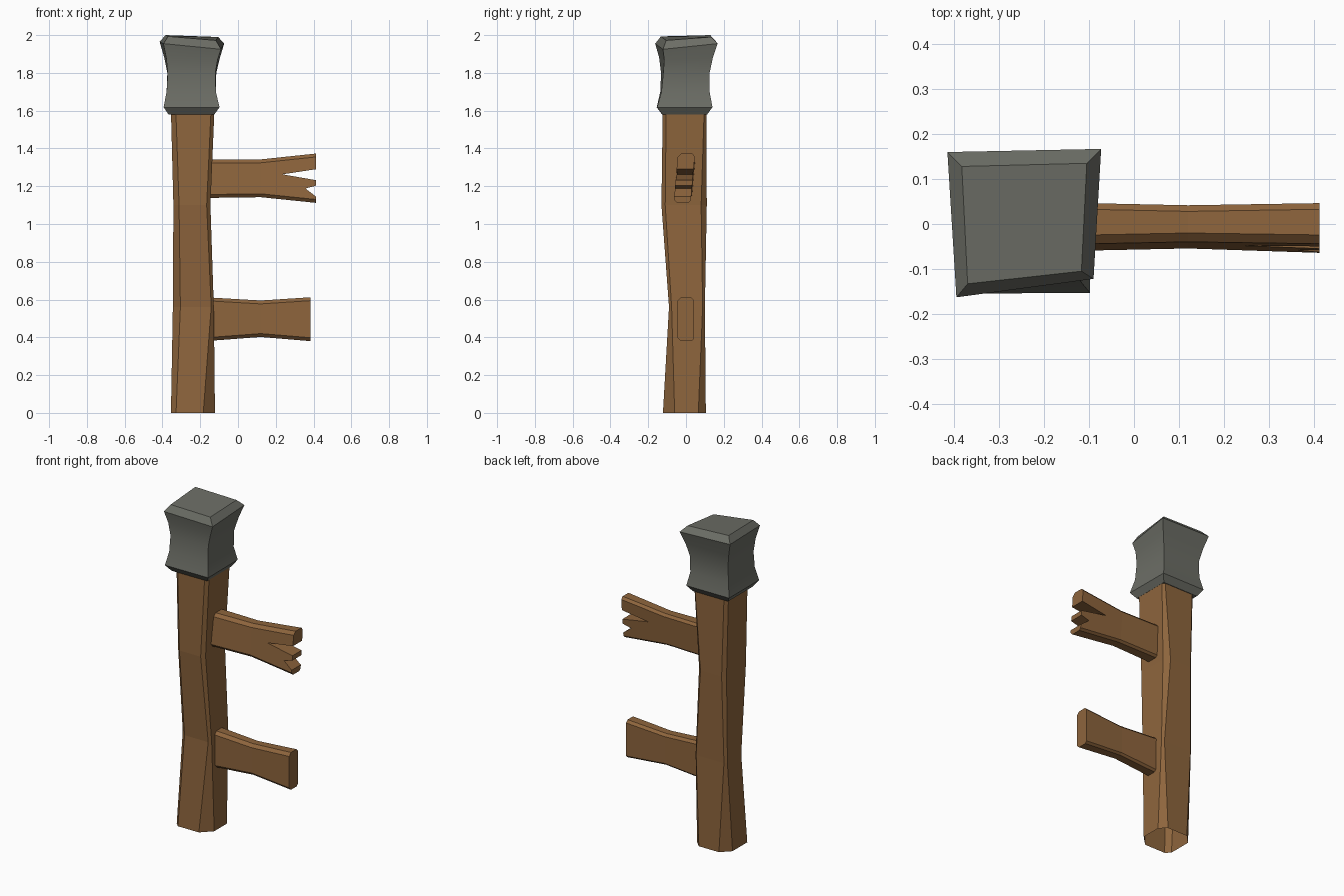
import bpy, bmesh, math

if "Cube" in bpy.data.objects:
    bpy.data.objects.remove(bpy.data.objects["Cube"])


def material(name, rgb):
    m = bpy.data.materials.new(name)
    m.diffuse_color = (*rgb, 1)
    m.use_nodes = True
    m.node_tree.nodes["Principled BSDF"].inputs["Base Color"].default_value = m.diffuse_color
    return m


WOOD = material("brown wood", (0.27, 0.13, 0.046))
STONE = material("grey stone", (0.15, 0.155, 0.132))


def loft(name, rings, mat, cap_start=True, cap_end=True):
    """Skin a list of equal-length point rings into one object."""
    bm = bmesh.new()
    vs = [[bm.verts.new(p) for p in r] for r in rings]
    n = len(vs[0])
    for a, b in zip(vs, vs[1:]):
        for i in range(n):
            j = (i + 1) % n
            bm.faces.new((a[i], a[j], b[j], b[i]))
    if cap_start:
        bm.faces.new(vs[0][::-1])
    if cap_end:
        bm.faces.new(vs[-1])
    bmesh.ops.recalc_face_normals(bm, faces=bm.faces)
    me = bpy.data.meshes.new(name)
    bm.to_mesh(me)
    bm.free()
    me.materials.append(mat)
    ob = bpy.data.objects.new(name, me)
    bpy.context.collection.objects.link(ob)
    return ob


def octagon(u0, u1, v0, v1, c):
    """Rectangle with cut corners; c = cuts at (u0v0, u1v0, u1v1, u0v1)."""
    a, b, d, e = c
    return [(u0 + a, v0), (u1 - b, v0), (u1, v0 + b), (u1, v1 - d),
            (u1 - d, v1), (u0 + e, v1), (u0, v1 - e), (u0, v0 + a)]


# Post: irregular chamfered timber, open underneath
post = [
    (0.00, -0.355, -0.122, -0.122, 0.105, (0.027, 0.062, 0.04, 0.055)),
    (0.56, -0.345, -0.128, -0.09, 0.10, (0.04, 0.014, 0.012, 0.014)),
    (1.10, -0.342, -0.146, -0.13, 0.11, (0.03, 0.02, 0.03, 0.02)),
    (1.60, -0.355, -0.125, -0.123, 0.108, (0.026, 0.018, 0.012, 0.018)),
]
loft("post", [[(x, y, z) for x, y in octagon(x0, x1, y0, y1, c)]
              for z, x0, x1, y0, y1, c in post], WOOD, cap_start=False)

# Stone cap: flared block with a waist and a skewed, tilted top
cap = [
    [(-0.368, -0.127, 1.58), (-0.125, -0.125, 1.58), (-0.125, 0.112, 1.58), (-0.368, 0.112, 1.58)],
    [(-0.394, -0.155, 1.618), (-0.098, -0.153, 1.618), (-0.10, 0.14, 1.618), (-0.394, 0.14, 1.618)],
    [(-0.378, -0.136, 1.70), (-0.117, -0.13, 1.70), (-0.117, 0.125, 1.70), (-0.378, 0.122, 1.70)],
    [(-0.372, -0.132, 1.80), (-0.12, -0.12, 1.80), (-0.115, 0.125, 1.80), (-0.374, 0.122, 1.80)],
    [(-0.38, -0.142, 1.88), (-0.108, -0.115, 1.87), (-0.096, 0.142, 1.88), (-0.39, 0.138, 1.88)],
    [(-0.395, -0.163, 1.955), (-0.09, -0.122, 1.925), (-0.073, 0.167, 1.955), (-0.415, 0.16, 1.965)],
    [(-0.37, -0.133, 1.993), (-0.117, -0.105, 1.972), (-0.105, 0.135, 1.99), (-0.383, 0.128, 2.0)],
]
head = loft("stone_cap", cap, STONE)
bpy.ops.object.select_all(action='DESELECT')
bpy.context.view_layer.objects.active = head
head.select_set(True)
bpy.ops.object.shade_smooth_by_angle(angle=math.radians(25))


def plank(name, stations, lean):
    """Chamfered board along x; stations = (x, z0, z1, y0, y1), lean shears y by height."""
    rings = []
    for x, z0, z1, y0, y1 in stations:
        mid = (z0 + z1) / 2
        rings.append([(x, y + lean * (z - mid), z)
                      for y, z in octagon(y0, y1, z0, z1, (0.018, 0.012, 0.015, 0.018))])
    return loft(name, rings, WOOD)


plank("lower_plank", [(-0.17, 0.38, 0.612, -0.045, 0.042),
                      (0.12, 0.402, 0.595, -0.04, 0.038),
                      (0.383, 0.38, 0.612, -0.044, 0.042)], 0.0)
upper = plank("upper_plank", [(-0.17, 1.138, 1.342, -0.053, 0.04),
                              (0.12, 1.142, 1.342, -0.047, 0.034),
                              (0.413, 1.112, 1.373, -0.054, 0.036)], 0.09)


def notch(ob, tip, low, high):
    """Cut a splintered V into the free end of a board."""
    x, z = tip
    end = 0.413
    k = 1.2  # run the wedge past the end of the board
    tri = [(x, z), (x + (end - x) * k, z + (low - z) * k), (x + (end - x) * k, z + (high - z) * k)]
    cutter = loft("notch_cutter", [[(a, y, b) for a, b in tri] for y in (-0.2, 0.2)], WOOD)
    cutter.hide_render = True
    mod = ob.modifiers.new("notch", 'BOOLEAN')
    mod.operation = 'DIFFERENCE'
    mod.solver = 'EXACT'
    mod.object = cutter
    bpy.context.view_layer.objects.active = ob
    bpy.ops.object.modifier_apply(modifier=mod.name)
    bpy.data.objects.remove(cutter)


# Broken end of the upper plank
notch(upper, (0.235, 1.263), 1.232, 1.29)
notch(upper, (0.357, 1.188), 1.145, 1.203)
